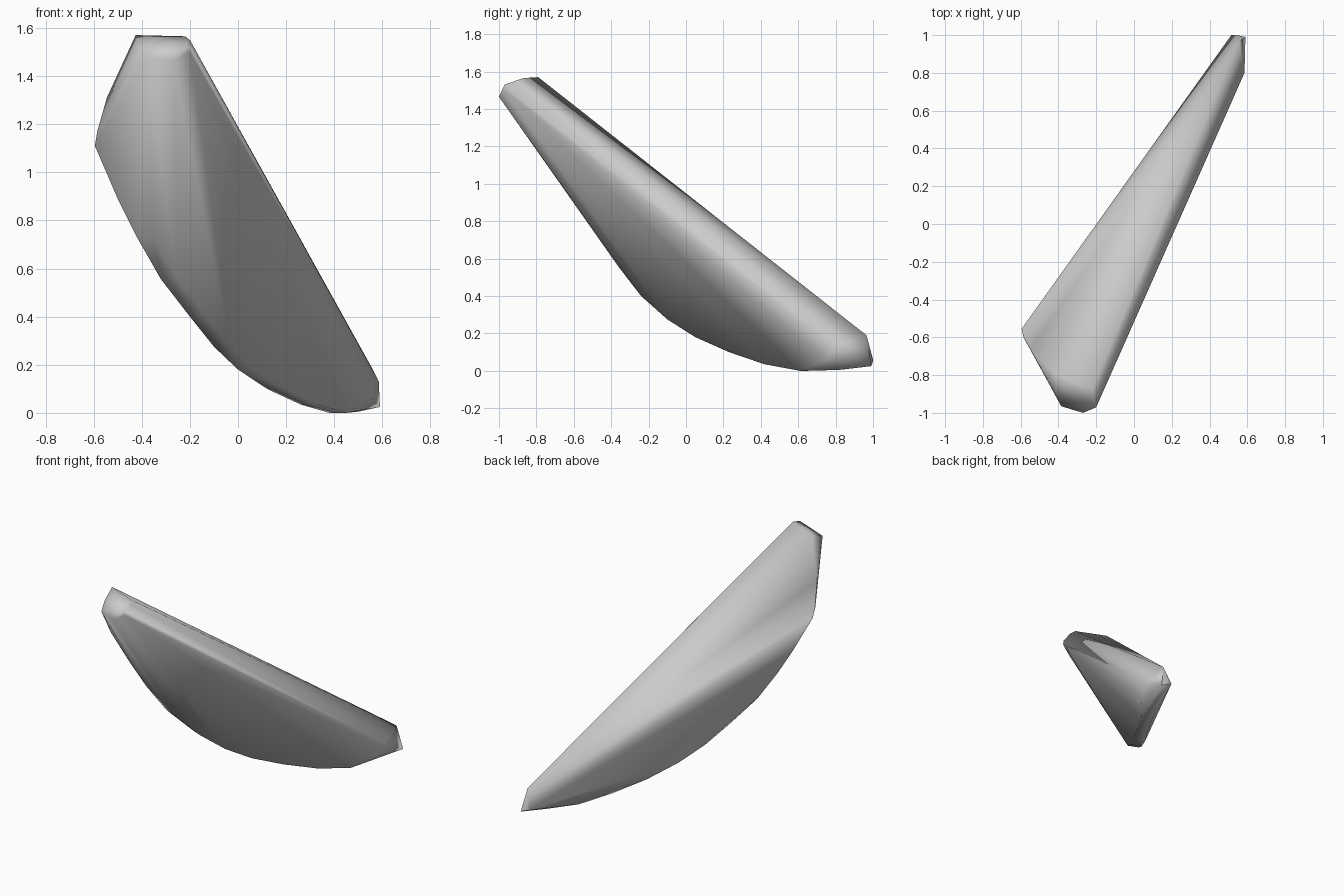
import bpy
import bmesh
import math

# Remove the default object only
default = bpy.data.objects.get("Cube")
if default:
    bpy.data.objects.remove(default, do_unlink=True)


def make_material(name, colour):
    material = bpy.data.materials.new(name)
    material.use_nodes = True
    material.diffuse_color = colour
    material.node_tree.nodes["Principled BSDF"].inputs["Base Color"].default_value = colour
    return material


def shifted(outline, dx, dy):
    """Copy an outline sideways."""
    return [(x + dx, y + dy, z) for x, y, z in outline]


# Small facet at the upper end of the shard
upper_cap = [
    (-.425, -.79, 1.57), (-.22, -.87, 1.565), (-.2, -.9, 1.55),
    (-.205, -.97, 1.53), (-.2, -.97, 1.5), (-.27, -1, 1.465),
    (-.385, -.965, 1.475), (-.415, -.89, 1.51),
]

# Shoulder running from the cap to the side corner
shoulder = [(-.545, -.67, 1.31), (-.585, -.6, 1.17), (-.595, -.555, 1.11)]

# Curved keel along the underside, with a narrow rounded edge made of two rows
keel = [
    (-.5, -.505, .89), (-.42, -.445, .73), (-.32, -.36, .555),
    (-.2, -.24, .4), (-.1, -.1, .275), (0, .05, .18),
    (.12, .23, .1), (.26, .42, .035), (.38, .61, 0),
]
keel_back = shifted(keel, 0, .03)
keel_front = shifted(keel, .07, 0)

# Blunt lower end
lower_end = [
    (.59, .99, .025), (.585, .8, .13), (.555, .965, .19),
    (.515, 1, .06), (.545, 1, .05), (.5, .82, .005), (.56, .75, .06),
]


def build_convex_part(name, outlines, material):
    """Wrap the outlines in one convex skin with soft long edges and a crisp cap."""
    bm = bmesh.new()
    for outline in outlines:
        for point in outline:
            bm.verts.new(point)
    bmesh.ops.convex_hull(bm, input=bm.verts[:])
    loose = [v for v in bm.verts if not v.link_faces]
    bmesh.ops.delete(bm, geom=loose, context="VERTS")
    bmesh.ops.recalc_face_normals(bm, faces=bm.faces[:])

    mesh = bpy.data.meshes.new(name)
    bm.to_mesh(mesh)
    bm.free()
    mesh.materials.append(material)

    part = bpy.data.objects.new(name, mesh)
    bpy.context.collection.objects.link(part)
    bpy.ops.object.select_all(action="DESELECT")
    part.select_set(True)
    bpy.context.view_layer.objects.active = part
    bpy.ops.object.shade_smooth_by_angle(angle=math.radians(60))
    return part


stone_grey = make_material("stone_grey", (.6, .6, .6, 1))
build_convex_part(
    "shard_body",
    [upper_cap, shoulder, keel_back, keel_front, lower_end],
    stone_grey,
)
